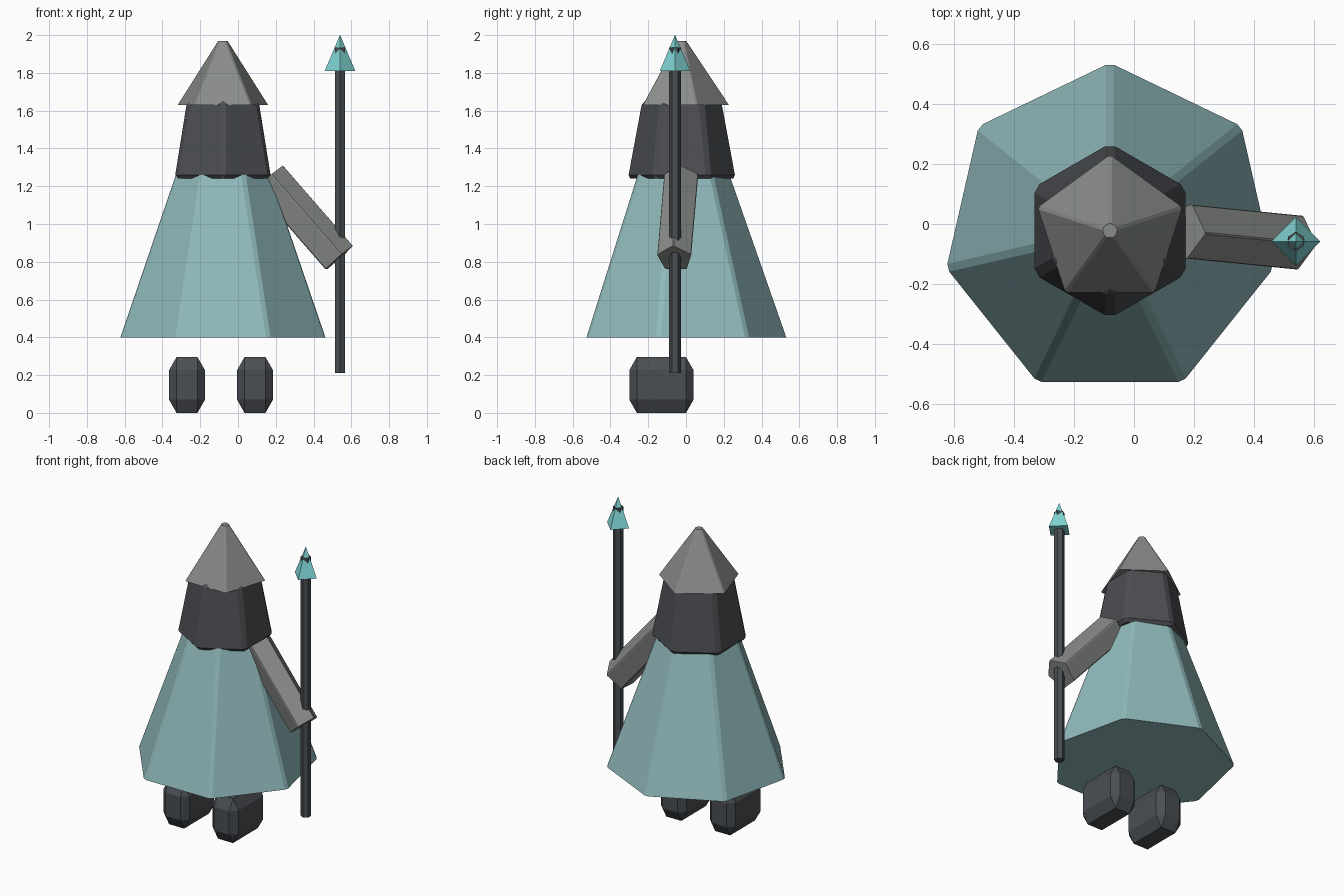
import bpy, bmesh, math
from mathutils import Matrix, Vector

cube = bpy.data.objects.get("Cube")
if cube:
    bpy.data.objects.remove(cube, do_unlink=True)


def material(name, rgb):
    lin = [((c / 255 + 0.055) / 1.055) ** 2.4 for c in rgb] + [1.0]
    m = bpy.data.materials.new(name)
    m.use_nodes = True
    m.diffuse_color = lin
    bsdf = m.node_tree.nodes["Principled BSDF"]
    bsdf.inputs["Base Color"].default_value = lin
    bsdf.inputs["Roughness"].default_value = 0.9
    return m


robe_teal = material("robe teal", (145, 186, 188))
tip_teal = material("bright teal", (130, 214, 214))
stone_grey = material("stone grey", (137, 140, 137))
charcoal = material("charcoal", (76, 77, 82))
slate = material("dark slate", (74, 78, 83))


def finish(name, bm, mat):
    bmesh.ops.recalc_face_normals(bm, faces=bm.faces)
    mesh = bpy.data.meshes.new(name)
    bm.to_mesh(mesh)
    bm.free()
    mesh.materials.append(mat)
    ob = bpy.data.objects.new(name, mesh)
    bpy.context.collection.objects.link(ob)
    return ob


def bevel(bm, edges, width):
    bmesh.ops.bevel(bm, geom=edges, offset=width, offset_type='OFFSET',
                    segments=1, profile=0.5, affect='EDGES', clamp_overlap=True)


def frustum(name, mat, sides, r1, r2, z1, z2, matrix, width=0.0, all_edges=False):
    """Tapered prism along local z with one corner on local +y."""
    bm = bmesh.new()
    rings = []
    for r, z in ((r1, z1), (r2, z2)):
        angles = [math.pi / 2 + math.tau * i / sides for i in range(sides)]
        rings.append([bm.verts.new((r * math.cos(a), r * math.sin(a), z)) for a in angles])
    low, high = rings
    for i in range(sides):
        j = (i + 1) % sides
        bm.faces.new((low[i], low[j], high[j], high[i]))
    bm.faces.new(low[::-1])
    bm.faces.new(high)
    if width:
        edges = [e for e in bm.edges
                 if all_edges or abs(e.verts[0].co.z - e.verts[1].co.z) > 1e-4]
        bevel(bm, edges, width)
    bm.transform(matrix)
    return finish(name, bm, mat)


axis = Matrix.Translation((-0.08, -0.0225, 0))

# Robe, hood and hat share one vertical axis
frustum("robe", robe_teal, 7, 0.56, 0.14, 0.40, 1.60, axis, 0.015)
frustum("hood", charcoal, 6, 0.295, 0.219, 1.24, 1.65, axis, 0.02, True)
frustum("hat", stone_grey, 5, 0.254, 0.028, 1.63, 1.97, axis, 0.007)

# Arm: five-sided sleeve sloping down to the spear
start, end = Vector((0.161, -0.023, 1.242)), Vector((0.531, -0.060, 0.817))
along = (end - start).normalized()
side = along.cross(Vector((0, 0, 1))).normalized()
up = side.cross(along)
frame = Matrix.Translation(start) @ Matrix((up.cross(along), up, along)).transposed().to_4x4()
frustum("arm", stone_grey, 5, 0.096, 0.096, 0, (end - start).length,
        frame @ Matrix.Diagonal((1, 1.09, 1, 1)), 0.004)

# Spear: the shaft end shows through the faces of the tip
spear = Matrix.Translation((0.54, -0.058, 0))
frustum("spear_shaft", slate, 6, 0.031, 0.031, 0.21, 1.935, spear)
frustum("spear_tip", tip_teal, 4, 0.081, 0.0008, 1.81, 2.0, spear)

# Feet: chamfered boxes, stretched in height after chamfering
for name, x in (("right_foot", -0.27), ("left_foot", 0.09)):
    stretch = 1.75
    bm = bmesh.new()
    bmesh.ops.create_cube(bm, size=1)
    bmesh.ops.scale(bm, vec=(0.19, 0.34, 0.296 / stretch), verts=bm.verts)
    bevel(bm, bm.edges[:], 0.04)
    bmesh.ops.scale(bm, vec=(1, 1, stretch), verts=bm.verts)
    bmesh.ops.translate(bm, vec=(x, -0.13, 0.148), verts=bm.verts)
    finish(name, bm, slate)
